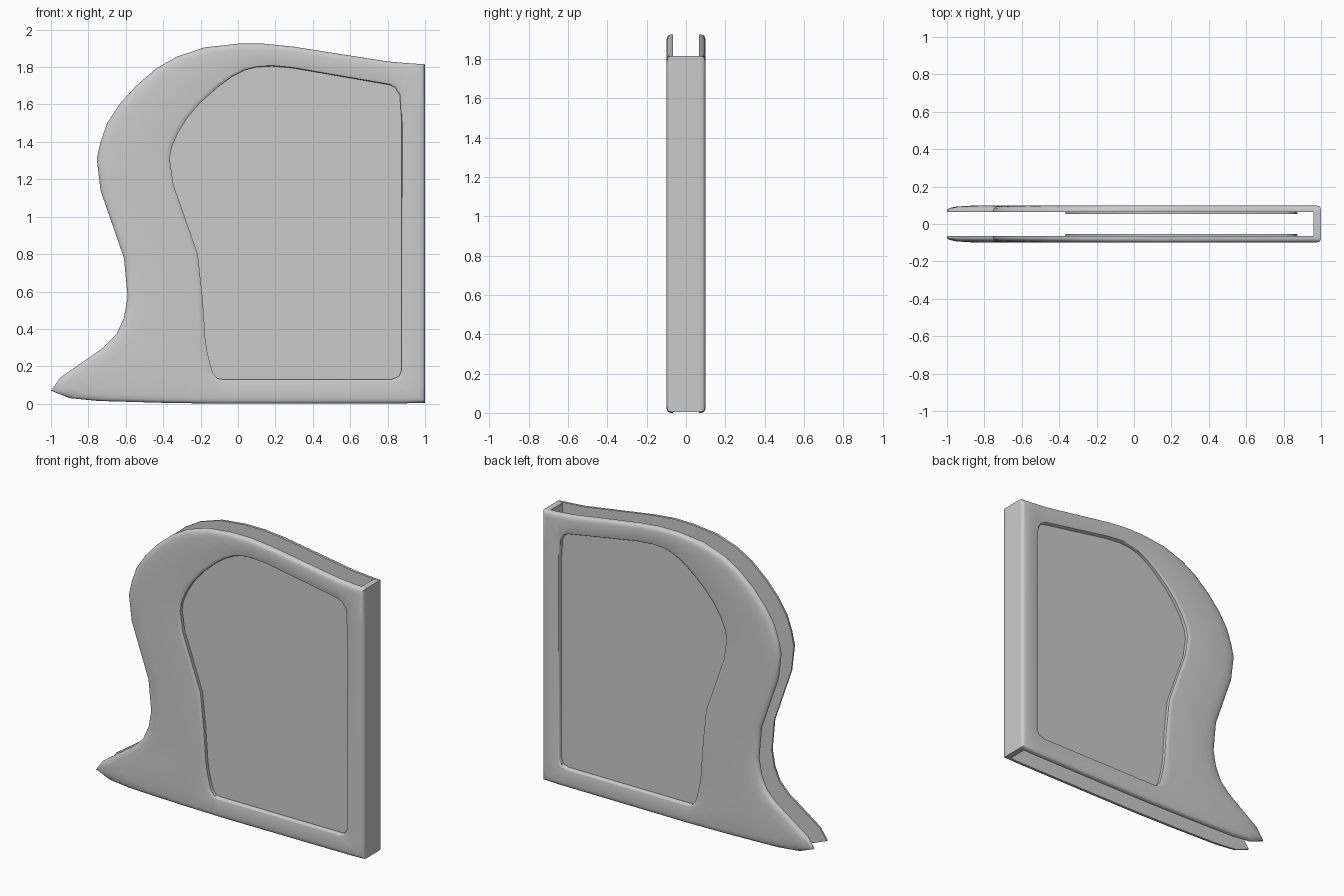
import bpy, bmesh

# Each row pairs a point of the outer outline with a point of the panel outline (x, z, x, z)
PAIRS = [
    (-1, .07, -.155, .24), (-.95, .14, -.165, .28), (-.72, .30, -.175, .35),
    (-.65, .37, -.18, .43), (-.61, .46, -.185, .5), (-.59, .57, -.19, .57),
    (-.61, .78, -.215, .80), (-.735, 1.14, -.345, 1.17), (-.755, 1.31, -.365, 1.31),
    (-.735, 1.40, -.355, 1.37), (-.70, 1.50, -.32, 1.45), (-.635, 1.60, -.27, 1.53),
    (-.545, 1.70, -.2, 1.61), (-.44, 1.79, -.1, 1.70), (-.33, 1.855, -.03, 1.75),
    (-.18, 1.905, .04, 1.785), (0, 1.925, .1, 1.80), (.14, 1.925, .18, 1.805),
    (.29, 1.91, .29, 1.795), (.80, 1.83, .81, 1.705), (.92, 1.82, .84, 1.69),
    (1, 1.815, .865, 1.65), (1, 1.6, .875, 1.5), (1, .1, .875, .18),
    (1, .005, .86, .145), (.88, .002, .82, .13), (-.08, 0, -.08, .13),
    (-.4, .005, -.11, .135), (-.75, .015, -.135, .165), (-.9, .03, -.145, .2),
]

# Wall section: blend from outer outline (0) to panel outline (1), and depth y
SECTION = [
    (1, .053), (1, .065), (0, .065), (0, .076), (.015, .085), (.05, .092),
    (.12, .097), (.25, .1), (.93, .1), (.97, .098), (1, .092), (1, .07),
]


def finish(bm, name):
    bmesh.ops.recalc_face_normals(bm, faces=bm.faces)
    mesh = bpy.data.meshes.new(name)
    bm.to_mesh(mesh)
    bm.free()
    obj = bpy.data.objects.new(name, mesh)
    bpy.context.collection.objects.link(obj)
    return obj


# Side plates with a pressed-in panel, mirrored front to back
bm = bmesh.new()
rings = [[bm.verts.new((a + (c - a) * t, -y, b + (d - b) * t)) for a, b, c, d in PAIRS]
         for t, y in SECTION]
n = len(PAIRS)
for r0, r1 in zip(rings, rings[1:]):
    for i in range(n):
        j = (i + 1) % n
        bm.faces.new((r0[i], r0[j], r1[j], r1[i]))
bm.faces.new(rings[0])
bm.faces.new(rings[-1])
plates = finish(bm, "side_plates")
mirror = plates.modifiers.new("mirror", 'MIRROR')
mirror.use_axis = (False, True, False)
bpy.context.view_layer.objects.active = plates
plates.select_set(True)
bpy.ops.object.shade_smooth_by_angle(angle=0.6)

# End wall joining the plates on the right
bm = bmesh.new()
bmesh.ops.create_cube(bm, size=1)
for v in bm.verts:
    v.co = (.98 + v.co.x * .04, v.co.y * .132, .91 + v.co.z * 1.81)
finish(bm, "end_wall")
